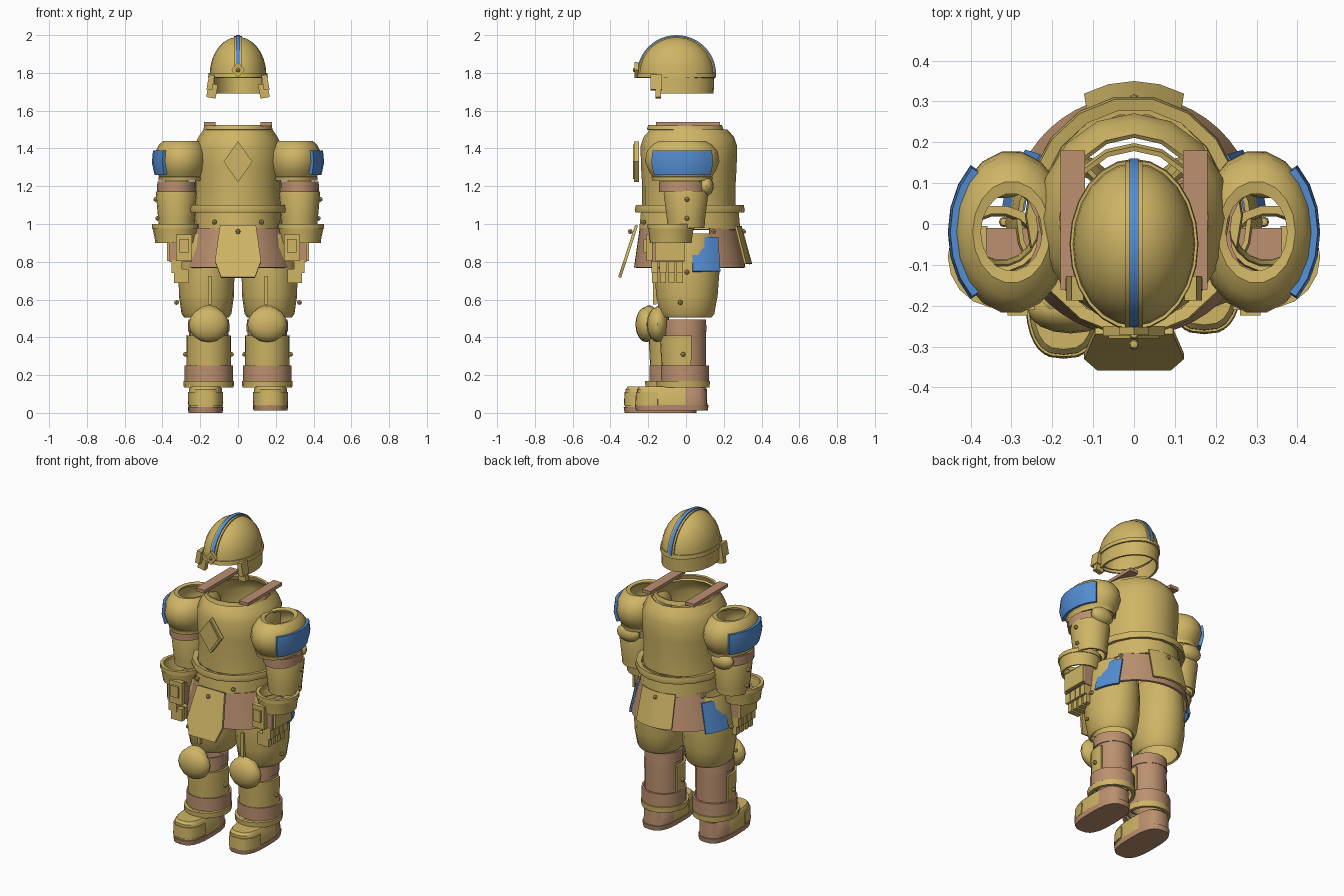
import bpy, bmesh, math
from mathutils import Matrix, Vector

cube = bpy.data.objects.get("Cube")
if cube:
    bpy.data.objects.remove(cube, do_unlink=True)


def material(name, rgb):
    m = bpy.data.materials.new(name)
    m.use_nodes = True
    m.diffuse_color = (*rgb, 1)
    m.node_tree.nodes["Principled BSDF"].inputs["Base Color"].default_value = (*rgb, 1)
    return m


GOLD = material("brass", (0.62, 0.46, 0.13))
BROWN = material("leather", (0.50, 0.28, 0.16))
BLUE = material("blue_enamel", (0.09, 0.27, 0.65))


def finish(name, bm, mats, thick=0, smooth=True):
    mesh = bpy.data.meshes.new(name)
    bm.to_mesh(mesh)
    bm.free()
    ob = bpy.data.objects.new(name, mesh)
    bpy.context.collection.objects.link(ob)
    for m in mats:
        mesh.materials.append(m)
    bpy.ops.object.select_all(action='DESELECT')
    ob.select_set(True)
    bpy.context.view_layer.objects.active = ob
    if thick:
        mod = ob.modifiers.new("thickness", 'SOLIDIFY')
        mod.thickness, mod.offset = thick, -1
        bpy.ops.object.modifier_apply(modifier=mod.name)
    if smooth:
        bpy.ops.object.shade_smooth_by_angle(angle=math.radians(35))
    return ob


def loft(name, levels, center, mat, s=1, arc=None, n=18, thick=0.012, power=1, cap=False):
    """Elliptic shell through levels (z, rx, ry) listed upward; s=-1 mirrors it in x."""
    bm = bmesh.new()
    a0, a1 = arc or (0, 360)
    count = n if arc is None else n + 1
    rows = []
    for z, rx, ry in levels:
        row = []
        for i in range(count):
            a = math.radians(a0 + (a1 - a0) * i / n)
            c, d = math.cos(a), math.sin(a)
            x = center[0] + rx * math.copysign(abs(c) ** power, c)
            y = center[1] + ry * math.copysign(abs(d) ** power, d)
            row.append(bm.verts.new((s * x, y, z)))
        rows.append(row)
    for low, high in zip(rows, rows[1:]):
        for i in range(n):
            j = (i + 1) % count
            f = [low[i], low[j], high[j], high[i]]
            bm.faces.new(f if s > 0 else f[::-1])
    if cap:
        bm.faces.new(rows[0])
        bm.faces.new(rows[-1])
        bmesh.ops.recalc_face_normals(bm, faces=bm.faces)
    return finish(name, bm, [mat], 0 if cap else thick)


def ball(name, loc, radii, mat=GOLD, seg=16):
    bm = bmesh.new()
    bmesh.ops.create_uvsphere(bm, u_segments=seg, v_segments=seg // 2, radius=1)
    bmesh.ops.transform(bm, matrix=Matrix.Translation(loc) @ Matrix.Diagonal((*radii, 1)), verts=bm.verts)
    finish(name, bm, [mat])


def stud(name, x, y, z):
    ball(name, (x, y, z), (0.013, 0.013, 0.013), seg=8)


def box(name, loc, size, mat=GOLD, tilt=0, axis='X'):
    bm = bmesh.new()
    bmesh.ops.create_cube(bm, size=1)
    m = Matrix.Translation(loc) @ Matrix.Rotation(math.radians(tilt), 4, axis) @ Matrix.Diagonal((*size, 1))
    bmesh.ops.transform(bm, matrix=m, verts=bm.verts)
    finish(name, bm, [mat], smooth=False)


def plate(name, outline, loc, depth, mat=GOLD, tilt=0):
    """Flat outline in (x, z), thickened in y, tilted about x."""
    bm = bmesh.new()
    f = bm.faces.new([bm.verts.new((x, -depth / 2, z)) for x, z in outline])
    new = bmesh.ops.extrude_face_region(bm, geom=[f])["geom"]
    bmesh.ops.translate(bm, vec=(0, depth, 0), verts=[v for v in new if isinstance(v, bmesh.types.BMVert)])
    bmesh.ops.recalc_face_normals(bm, faces=bm.faces)
    m = Matrix.Translation(loc) @ Matrix.Rotation(math.radians(tilt), 4, 'X')
    bmesh.ops.transform(bm, matrix=m, verts=bm.verts)
    finish(name, bm, [mat], smooth=False)


def diamond(w, h):
    return [(-w, 0), (0, -h), (w, 0), (0, h)]


def crest(name, half, lift, mat):
    """Strip running over the helmet from front to back."""
    bm = bmesh.new()
    rings = []
    for i in range(25):
        a = math.pi * i / 24
        ring = []
        for x, r in ((-half, -0.01), (half, -0.01), (half, lift), (-half, lift)):
            ring.append(bm.verts.new((x, -0.05 - (0.2 + r) * math.cos(a), 1.79 + (0.2 + r) * math.sin(a))))
        rings.append(ring)
    for p, q in zip(rings, rings[1:]):
        for i in range(4):
            j = (i + 1) % 4
            bm.faces.new((p[i], p[j], q[j], q[i]))
    bm.faces.new(rings[0])
    bm.faces.new(rings[-1])
    bmesh.ops.recalc_face_normals(bm, faces=bm.faces)
    finish(name, bm, [mat])


# Helmet
HEAD = (0, -0.05)
dome = [(1.79 + 0.2 * math.sin(t), 0.15 * math.cos(t), 0.2 * math.cos(t))
        for t in (math.radians(a) for a in (0, 12, 24, 36, 48, 60, 72, 82, 89))]
loft("helmet_dome", dome, HEAD, GOLD, n=24)
loft("helmet_brim", [(1.775, 0.158, 0.21), (1.8, 0.156, 0.207)], HEAD, GOLD, n=24)
loft("neck_guard", [(1.69, 0.152, 0.196), (1.78, 0.15, 0.2)], HEAD, GOLD, arc=(-25, 205))
crest("crest_base", 0.022, 0.004, GOLD)
crest("crest_stripe", 0.011, 0.01, BLUE)
plate("helmet_diamond", diamond(0.036, 0.042), (0, -0.262, 1.815), 0.02)
ball("diamond_stud", (0, -0.272, 1.815), (0.012, 0.01, 0.012), seg=8)

# Torso and waist
BODY = (0, 0.015)
loft("cuirass", [(1.09, 0.235, 0.247), (1.2, 0.226, 0.247), (1.3, 0.235, 0.253), (1.41, 0.235, 0.256),
                 (1.46, 0.21, 0.24), (1.5, 0.183, 0.205)], BODY, GOLD, n=16)
loft("collar_rim", [(1.5, 0.183, 0.203), (1.525, 0.177, 0.195)], (0, -0.005), GOLD, n=16)
loft("belt", [(1.06, 0.263, 0.292), (1.075, 0.267, 0.296), (1.1, 0.263, 0.29)], (0, 0.02), GOLD, n=18, thick=0.03)
loft("waist_band", [(0.97, 0.235, 0.272), (1.07, 0.23, 0.262)], (0, 0.02), GOLD, n=18)
plate("chest_diamond", diamond(0.076, 0.108), (0, -0.262, 1.33), 0.024)
plate("chest_diamond_inset", diamond(0.062, 0.092), (0, -0.275, 1.33), 0.01)

# Skirt
loft("skirt_back", [(0.77, 0.3, 0.295), (0.98, 0.245, 0.25)], (0, 0.02), BROWN, arc=(25, 155))
loft("skirt_front", [(0.77, 0.3, 0.285), (0.98, 0.245, 0.255)], (0, 0.01), BROWN, arc=(205, 335))
loft("back_tasset", [(0.79, 0.29, 0.33), (0.99, 0.27, 0.275)], (0, 0.02), GOLD, arc=(65, 115), n=4)
plate("front_tasset", [(-0.09, -0.15), (0.09, -0.15), (0.122, -0.06), (0.095, 0.14), (-0.095, 0.14), (-0.122, -0.06)],
      (0, -0.305, 0.86), 0.016, tilt=-18)
stud("front_rivet", 0, -0.295, 0.96)
stud("back_rivet", 0, 0.305, 0.96)

for s, side in ((1, "left"), (-1, "right")):
    def nm(part):
        return side + "_" + part

    # Helmet cheek and torso strap
    box(nm("cheek_top"), (s * 0.145, -0.157, 1.75), (0.03, 0.06, 0.08), tilt=-s * 10, axis='Y')
    box(nm("cheek_tip"), (s * 0.137, -0.147, 1.705), (0.05, 0.03, 0.075), tilt=-s * 10, axis='Y')
    box(nm("shoulder_strap"), (s * 0.15, 0.01, 1.53), (0.06, 0.34, 0.02), BROWN)
    stud(nm("waist_rivet"), s * 0.125, -0.225, 1.01)
    stud(nm("hip_rivet"), s * 0.215, 0.145, 0.96)

    # Shoulder guard
    sh = (0.3, -0.02)
    loft(nm("pauldron"), [(1.245, 0.115, 0.155), (1.28, 0.132, 0.18), (1.33, 0.142, 0.2), (1.385, 0.136, 0.19),
                          (1.42, 0.118, 0.16), (1.44, 0.095, 0.125), (1.435, 0.075, 0.095)], sh, GOLD, s)
    loft(nm("pauldron_rim"), [(1.23, 0.12, 0.162), (1.25, 0.122, 0.165)], sh, GOLD, s)
    loft(nm("pauldron_badge"), [(1.26, 0.142, 0.195), (1.325, 0.156, 0.214), (1.39, 0.15, 0.205)],
         sh, BLUE, s, arc=(-50, 50), n=6, thick=0.02)

    # Arm
    loft(nm("arm_strap"), [(1.17, 0.104, 0.125), (1.225, 0.102, 0.125)], (0.325, -0.02), BROWN, s)
    loft(nm("arm_guard"), [(0.98, 0.094, 0.1), (1.02, 0.097, 0.102), (1.16, 0.11, 0.12), (1.175, 0.106, 0.116)],
         (0.325, 0), GOLD, s)
    ball(nm("elbow"), (s * 0.325, 0.105, 1.2), (0.075, 0.042, 0.052))
    loft(nm("cuff"), [(0.9, 0.106, 0.112), (0.93, 0.11, 0.115), (0.975, 0.12, 0.122)], (0.332, -0.08), GOLD, s)
    loft(nm("cuff_rim"), [(0.975, 0.124, 0.126), (1.0, 0.124, 0.126)], (0.332, -0.08), GOLD, s, thick=0.02)
    for z in (1.03, 1.13):
        stud(nm("arm_rivet"), s * (0.425 + (z - 1.03) * 0.1), 0.005, z)

    # Gauntlet
    box(nm("palm"), (s * 0.305, -0.095, 0.865), (0.115, 0.17, 0.13), BROWN)
    box(nm("hand_plate"), (s * 0.367, -0.085, 0.86), (0.016, 0.16, 0.11))
    box(nm("thumb_plate"), (s * 0.285, -0.195, 0.875), (0.085, 0.03, 0.14))
    box(nm("thumb_inset"), (s * 0.285, -0.215, 0.885), (0.05, 0.018, 0.07))
    for k in range(4):
        box(nm("finger_upper"), (s * 0.325, -0.165 + k * 0.044, 0.775), (0.055, 0.036, 0.07))
        box(nm("finger_tip"), (s * 0.3, -0.165 + k * 0.044, 0.725), (0.075, 0.032, 0.075))

    # Hip cloth and thigh
    loft(nm("hip_cloth"), [(0.75, 0.325, 0.3), (0.93, 0.28, 0.28)], (0, 0.01), BLUE, s, arc=(5, 35), n=4)
    loft(nm("thigh"), [(0.505, 0.118, 0.132), (0.525, 0.132, 0.147), (0.62, 0.146, 0.165), (0.75, 0.148, 0.175),
                       (0.88, 0.135, 0.17), (0.95, 0.12, 0.15)], (0.167, 0.005), GOLD, s)
    box(nm("thigh_bar"), (s * 0.15, -0.165, 0.65), (0.018, 0.02, 0.15))
    stud(nm("thigh_rivet"), s * 0.318, 0.005, 0.745)
    stud(nm("thigh_low_rivet"), s * 0.325, -0.03, 0.585)

    # Lower leg
    dy = 0 if s > 0 else -0.06
    dz = 0.012 if s > 0 else 0
    leg = (0.155, dy - 0.005)
    ball(nm("knee"), (s * 0.155, dy - 0.15, 0.468), (0.105, 0.058, 0.094))
    ball(nm("knee_crown"), (s * 0.155, dy - 0.135, 0.5), (0.08, 0.045, 0.07))
    loft(nm("calf"), [(0.2, 0.108, 0.112), (0.44, 0.104, 0.112)], leg, BROWN, s)
    loft(nm("calf_strap"), [(0.43, 0.11, 0.115), (0.495, 0.108, 0.113)], leg, BROWN, s)
    loft(nm("greave"), [(0.23, 0.117, 0.124), (0.41, 0.119, 0.134)], leg, GOLD, s, arc=(165, 375), n=14)
    loft(nm("ankle_strap"), [(0.17, 0.128, 0.13), (0.25, 0.128, 0.13)], leg, BROWN, s)
    loft(nm("ankle_rim"), [(0.135, 0.132, 0.142), (0.168, 0.134, 0.144)], (0.155, dy - 0.015), GOLD, s, thick=0.02)
    for x in (0.035, 0.278):
        stud(nm("shin_rivet"), s * x, dy - 0.015, 0.31)

    # Boot: plated toe, leather heel
    foot = (0.172, dy - 0.075)
    loft(nm("sole"), [(dz, 0.09, 0.19), (dz + 0.03, 0.094, 0.195)], foot, BROWN, s, n=24, power=0.7, cap=True)
    boot = loft(nm("boot"), [(dz + 0.025, 0.09, 0.188), (0.125, 0.088, 0.185), (0.14, 0.078, 0.172)],
                foot, GOLD, s, n=24, power=0.7, cap=True)
    boot.data.materials.append(BROWN)
    for p in boot.data.polygons:
        if p.center.y > dy - 0.03:
            p.material_index = 1
    loft(nm("toe_band"), [(0.04, 0.096, 0.194), (0.11, 0.094, 0.19)], foot, GOLD, s,
         arc=(195, 345), n=14, power=0.7)
